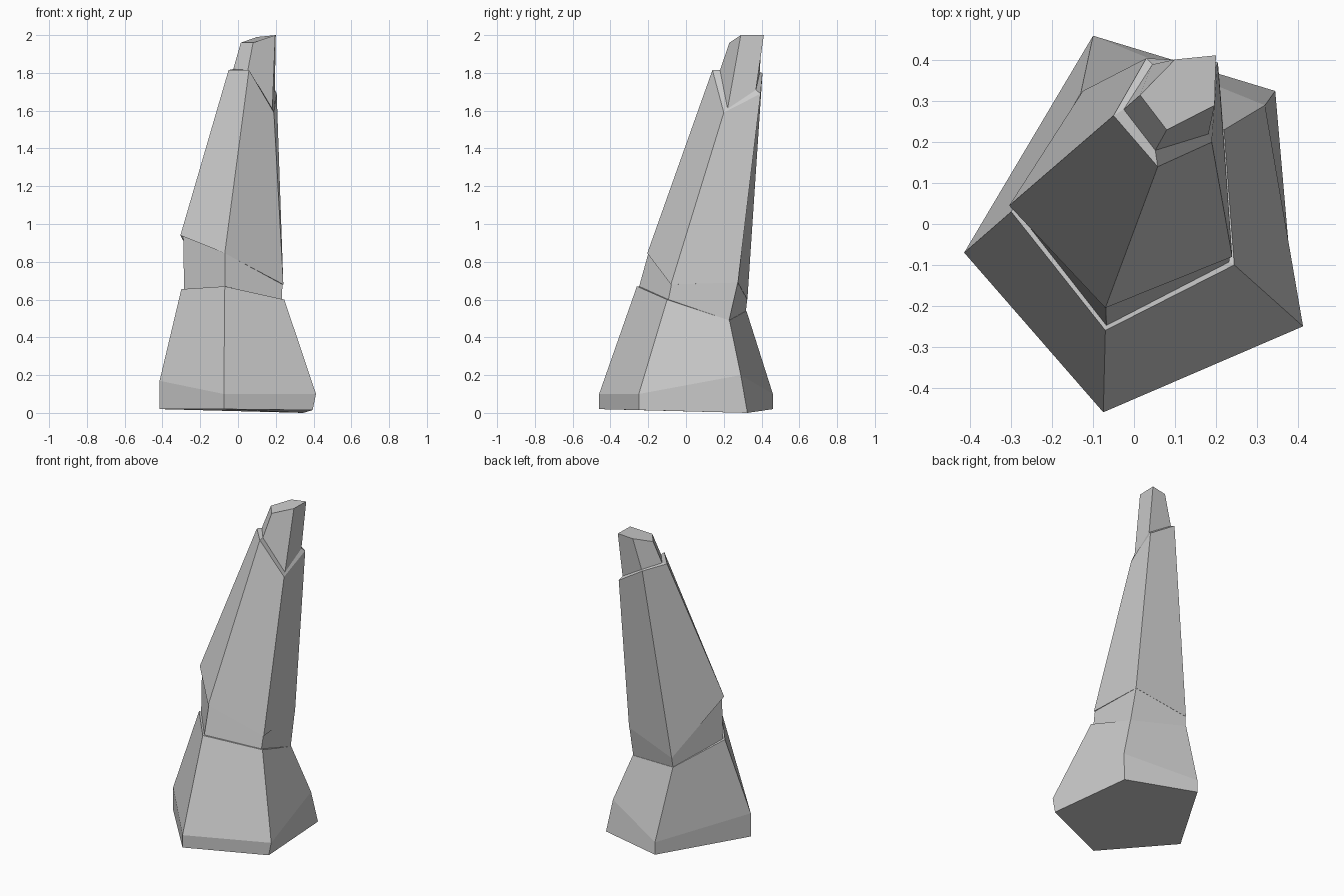
import bpy, bmesh
from mathutils import Vector

if "Cube" in bpy.data.objects:
    bpy.data.objects.remove(bpy.data.objects["Cube"])


def inset(ring, amounts):
    """Pull each corner toward the ring's centre axis, keeping its height."""
    c = sum((Vector(p) for p in ring), Vector()) / len(ring)
    return [(x + (c.x - x) * a, y + (c.y - y) * a, z)
            for (x, y, z), a in zip(ring, amounts)]


def loft(name, rings):
    """Skin a stack of five-cornered rings and cap both ends."""
    bm = bmesh.new()
    loops = [[bm.verts.new(p) for p in r] for r in rings]
    n = len(rings[0])
    for lo, hi in zip(loops, loops[1:]):
        for i in range(n):
            j = (i + 1) % n
            bm.faces.new((lo[i], lo[j], hi[j], hi[i]))
    bm.faces.new(loops[0][::-1])
    bm.faces.new(loops[-1])
    bmesh.ops.recalc_face_normals(bm, faces=bm.faces)
    me = bpy.data.meshes.new(name)
    bm.to_mesh(me)
    bm.free()
    ob = bpy.data.objects.new(name, me)
    bpy.context.collection.objects.link(ob)
    return ob


# Corner order: left, front, right, back right, back left
# Flared foot
ground = [(-.415, -.07, .02), (-.075, -.46, .02), (.395, -.25, .015),
          (.345, .325, 0), (-.10, .46, .02)]
foot = [(-.415, -.07, .17), (-.075, -.46, .10), (.413, -.25, .10),
        (.32, .29, .20), (-.10, .46, .10)]
ledge = [(-.30, .03, .655), (-.07, -.26, .67), (.245, -.10, .60),
         (.22, .23, .49), (-.13, .32, .54)]

# Tapering shaft, slightly overhanging the neck
waist = [(-.305, .045, .94), (-.07, -.205, .845), (.24, -.08, .68),
         (.215, .275, .69), (-.125, .325, .60)]
shoulder = [(-.05, .265, 1.815), (.058, .14, 1.815), (.19, .20, 1.59),
            (.205, .395, 1.69), (.03, .405, 1.80)]

# Broken tip
tip_base = [(-.025, .28, 1.82), (.052, .18, 1.815), (.182, .22, 1.61),
            (.195, .37, 1.71), (.045, .39, 1.80)]
tip_top = [(.015, .315, 1.96), (.08, .23, 1.96), (.197, .29, 2.0),
           (.20, .412, 2.0), (.10, .402, 1.99)]

neck_low = inset(ledge, (.05, .04, .05, .01, .01))
neck_high = inset(waist, (.05, .02, .02, .005, .005))
loft("rock_spire", [ground, foot, ledge, neck_low, neck_high, waist,
                    shoulder, tip_base, tip_top])
